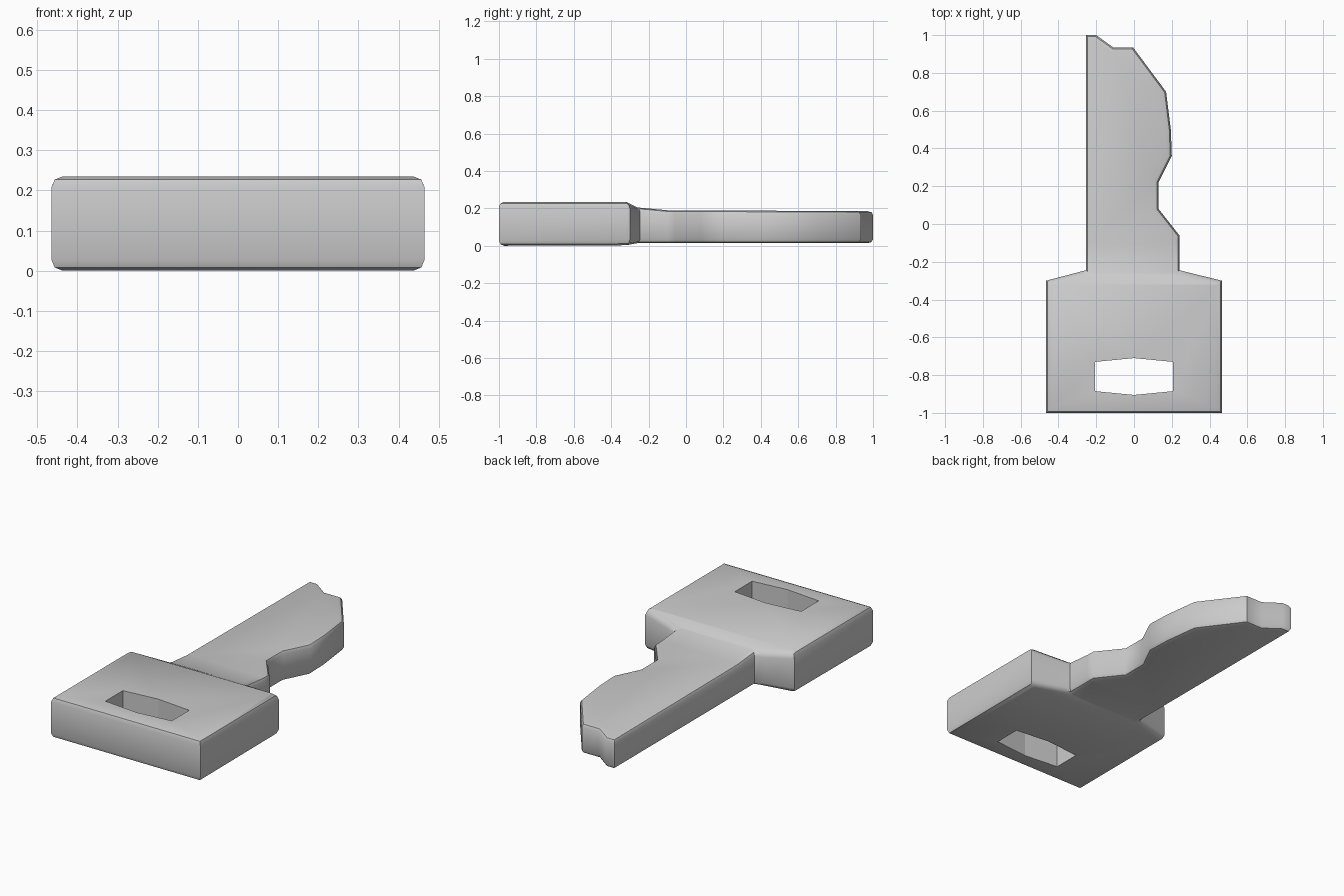
import bpy, bmesh

if "Cube" in bpy.data.objects:
    bpy.data.objects.remove(bpy.data.objects["Cube"])

HEIGHT = 0.235


def prism(name, outline, z0, z1, bevel=0.0):
    """Extrude an outline upwards, optionally rounding its top and bottom rims."""
    bm = bmesh.new()
    base = bm.faces.new([bm.verts.new((x, y, z0)) for x, y in outline])
    ext = bmesh.ops.extrude_face_region(bm, geom=[base], use_keep_orig=True)
    for v in ext["geom"]:
        if isinstance(v, bmesh.types.BMVert):
            v.co.z = z1
    bmesh.ops.recalc_face_normals(bm, faces=bm.faces[:])
    if bevel:
        rims = [e for e in bm.edges if abs(e.verts[0].co.z - e.verts[1].co.z) < 1e-5]
        bmesh.ops.bevel(bm, geom=rims, offset=bevel, segments=2, profile=0.5,
                        affect='EDGES', clamp_overlap=False)
    return bm


def make_object(name, bm):
    mesh = bpy.data.meshes.new(name)
    bm.to_mesh(mesh)
    bm.free()
    obj = bpy.data.objects.new(name, mesh)
    bpy.context.collection.objects.link(obj)
    return obj


# Key outline: wide grip, then the notched blade
outline = [(-0.465, -1), (0.465, -1), (0.465, -0.3), (0.24, -0.245),
           (0.24, -0.06), (0.13, 0.08), (0.13, 0.22), (0.2, 0.36),
           (0.195, 0.5), (0.17, 0.7), (-0.005, 0.935), (-0.11, 0.935),
           (-0.2, 1), (-0.255, 1), (-0.255, -0.245), (-0.465, -0.3)]
bm = prism("key", outline, 0, HEIGHT, 0.028)

# Thin the blade: (y, bottom z, top z) at each break in thickness
sections = [(-1, 0, 0.235), (-0.32, 0.003, 0.235), (-0.26, 0.014, 0.205),
            (-0.1, 0.014, 0.19), (1, 0.014, 0.185)]
for y, _, _ in sections[1:-1]:
    bmesh.ops.bisect_plane(bm, geom=bm.verts[:] + bm.edges[:] + bm.faces[:],
                           plane_co=(0, y, 0), plane_no=(0, 1, 0))
for v in bm.verts:
    for (ya, la, ha), (yb, lb, hb) in zip(sections, sections[1:]):
        if v.co.y <= yb + 1e-5:
            t = (v.co.y - ya) / (yb - ya)
            low, high = la + (lb - la) * t, ha + (hb - ha) * t
            v.co.z = low + (high - low) * v.co.z / HEIGHT
            break
key = make_object("key", bm)
bpy.context.view_layer.objects.active = key
key.select_set(True)
bpy.ops.object.shade_smooth_by_angle(angle=0.75)

# Six-sided key ring slot through the grip
slot = [(-0.207, -0.885), (0, -0.905), (0.207, -0.885),
        (0.207, -0.73), (0, -0.71), (-0.207, -0.73)]
cutter = make_object("ring_slot_cutter", prism("slot", slot, -0.2, 0.5))
cutter.hide_render = True
cutter.hide_set(True)
cut = key.modifiers.new("ring_slot", 'BOOLEAN')
cut.operation = 'DIFFERENCE'
cut.solver = 'EXACT'
cut.object = cutter
